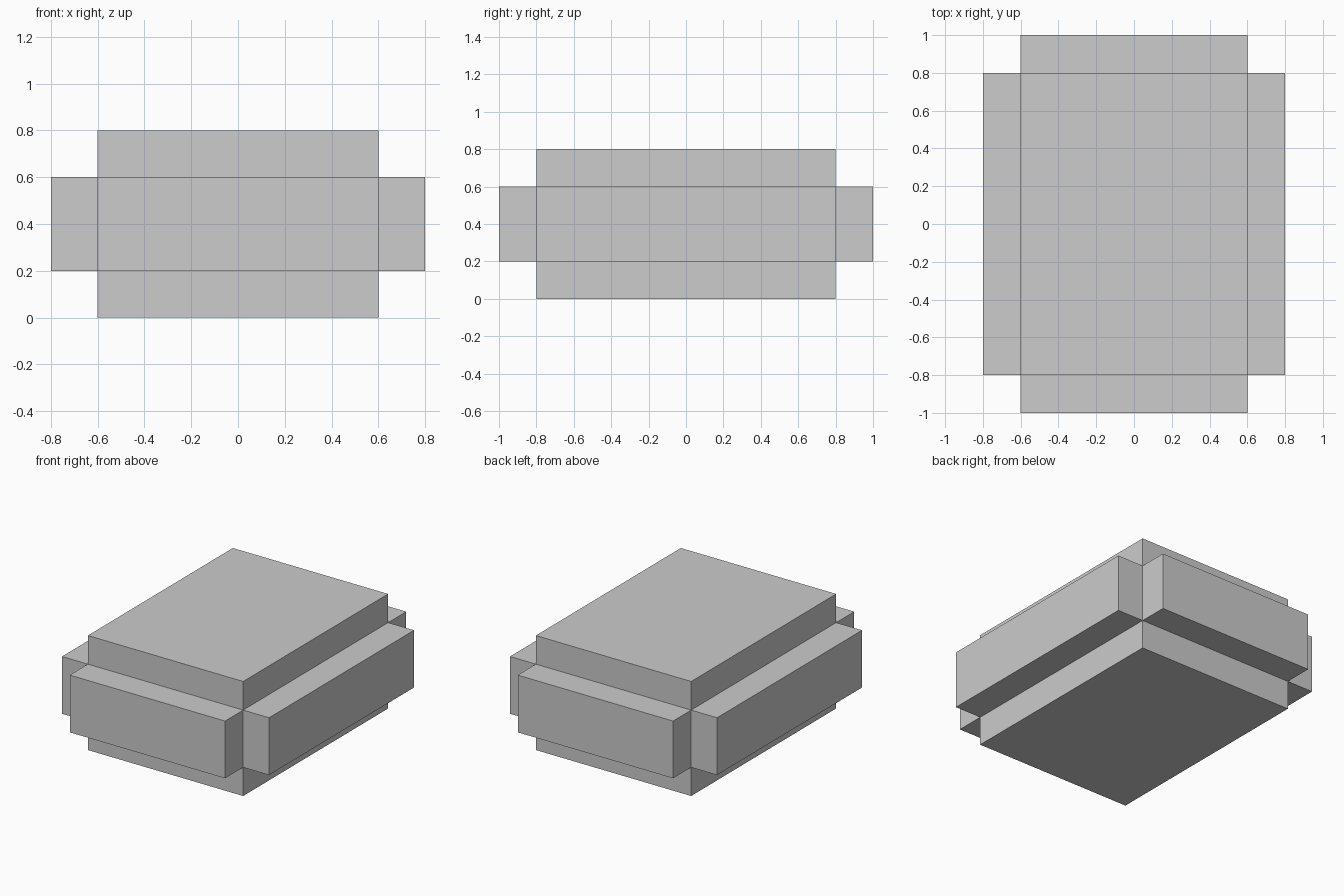
import bpy, bmesh
from mathutils import Matrix

if "Cube" in bpy.data.objects:
    bpy.data.objects.remove(bpy.data.objects["Cube"])

grey = bpy.data.materials.new("light grey")
grey.diffuse_color = (0.604, 0.604, 0.604, 1)
grey.use_nodes = True
grey.node_tree.nodes["Principled BSDF"].inputs["Base Color"].default_value = grey.diffuse_color

STEP = 0.2                   # depth of every raised panel
CORE = (1.2, 1.6, 0.4)       # hidden middle box
CENTRE_Z = 0.4

# Middle box
bm = bmesh.new()
bmesh.ops.create_cube(bm, size=1, matrix=Matrix.Translation((0, 0, CENTRE_Z))
                      @ Matrix.Diagonal((*CORE, 1)))

# Push a panel straight out of each of the six sides
bm.normal_update()
normals = [f.normal.copy() for f in bm.faces]
panels = bmesh.ops.extrude_discrete_faces(bm, faces=bm.faces[:])["faces"]
for panel in panels:
    panel.normal_update()
    bmesh.ops.translate(bm, verts=panel.verts, vec=panel.normal * STEP)
bm.normal_update()

mesh = bpy.data.meshes.new("stepped_block")
bm.to_mesh(mesh)
bm.free()
mesh.materials.append(grey)
block = bpy.data.objects.new("stepped_block", mesh)
bpy.context.collection.objects.link(block)
